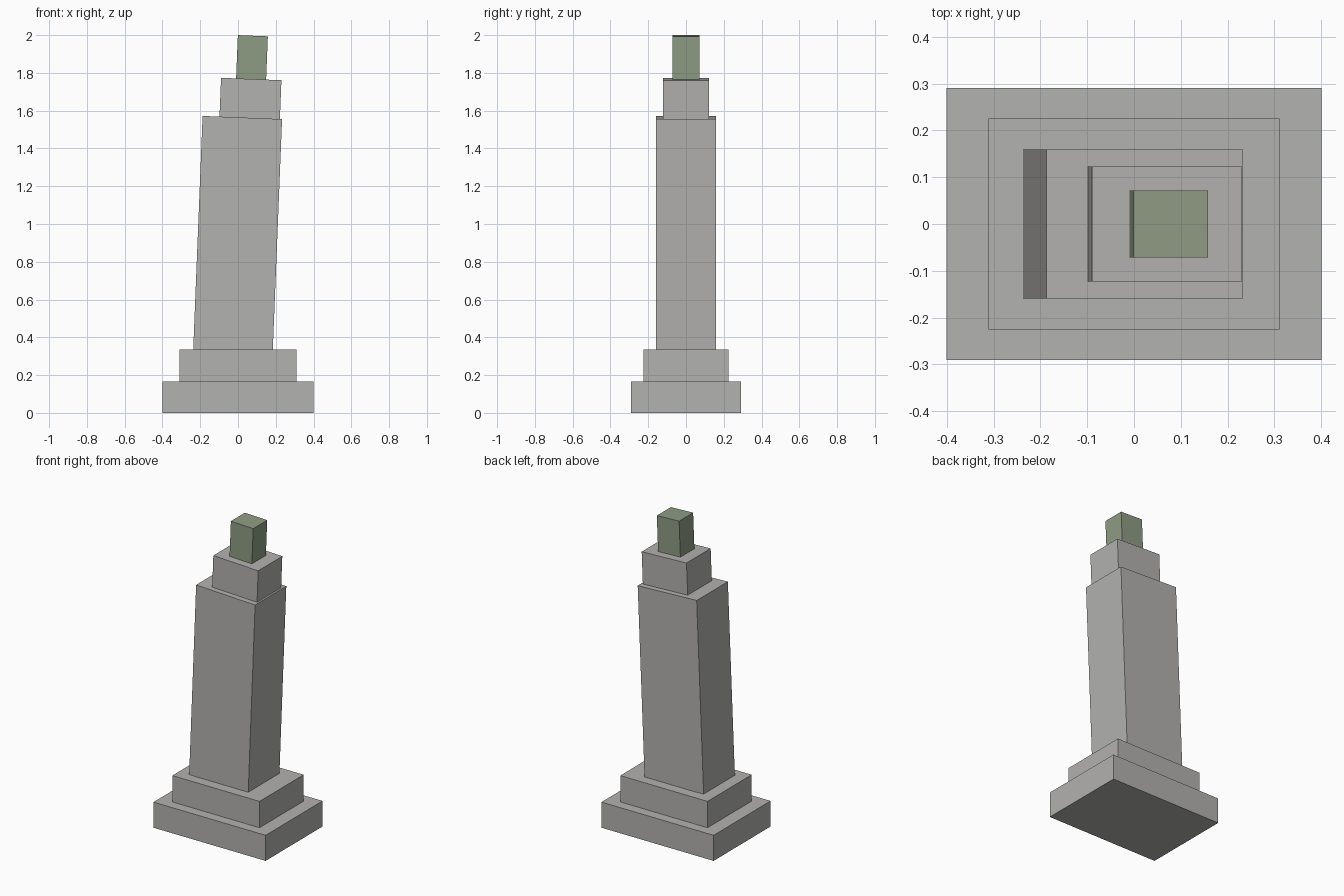
import bpy, math
from mathutils import Matrix, Vector

if "Cube" in bpy.data.objects:
    bpy.data.objects.remove(bpy.data.objects["Cube"])


def material(name, color):
    m = bpy.data.materials.new(name)
    m.diffuse_color = (*color, 1)
    m.use_nodes = True
    m.node_tree.nodes["Principled BSDF"].inputs["Base Color"].default_value = m.diffuse_color
    return m


stone = material("grey_stone", (0.45, 0.445, 0.434))
patina = material("green_patina", (0.275, 0.333, 0.231))


def block(name, size, bottom_left, mat, tilt=0.0):
    """Box placed by its lower left edge (x, z), leaning towards +x by tilt degrees."""
    sx, sy, sz = size
    mesh = bpy.data.meshes.new(name)
    rot = Matrix.Rotation(math.radians(tilt), 3, 'Y')
    origin = Vector((bottom_left[0], 0, bottom_left[1]))
    verts = [origin + rot @ Vector((x, y, z))
             for x in (0, sx) for y in (-sy / 2, sy / 2) for z in (0, sz)]
    faces = [(0, 1, 3, 2), (4, 6, 7, 5), (0, 4, 5, 1),
             (2, 3, 7, 6), (0, 2, 6, 4), (1, 5, 7, 3)]
    mesh.from_pydata(verts, [], faces)
    mesh.materials.append(mat)
    ob = bpy.data.objects.new(name, mesh)
    bpy.context.collection.objects.link(ob)
    return ob


# Stepped base
block("lower_plinth", (0.80, 0.58, 0.165), (-0.40, 0), stone)
block("upper_plinth", (0.622, 0.45, 0.17), (-0.311, 0.165), stone)

# Leaning tower in three stages
block("shaft", (0.421, 0.318, 1.236), (-0.237, 0.337), stone, 2.3)
block("cap", (0.32, 0.246, 0.206), (-0.098, 1.568), stone, 2.3)
block("finial", (0.159, 0.143, 0.23), (-0.010, 1.770), patina, 2.3)
